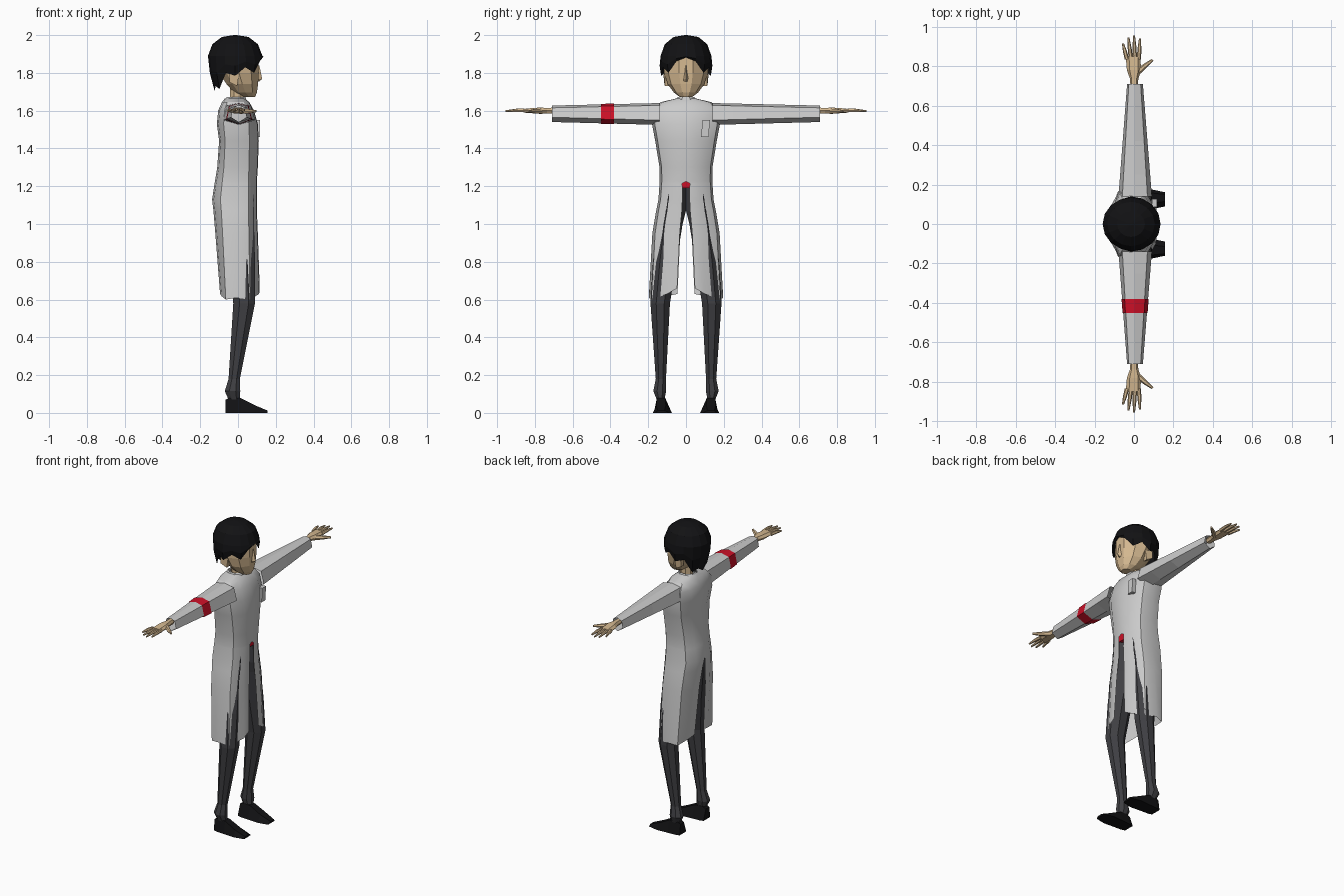
import bpy, math
from mathutils import Vector

if "Cube" in bpy.data.objects:
    bpy.data.objects.remove(bpy.data.objects["Cube"])


def material(name, rgb):
    m = bpy.data.materials.new(name)
    m.diffuse_color = (*rgb, 1)
    m.use_nodes = True
    m.node_tree.nodes["Principled BSDF"].inputs["Base Color"].default_value = m.diffuse_color
    return m


SKIN = material("skin", (0.66, 0.48, 0.28))
BLACK = material("black", (0.006, 0.006, 0.007))
CLOTH = material("dark_cloth", (0.05, 0.05, 0.056))
RED = material("red", (0.6, 0.005, 0.02))


def loft(name, rings, mat=None, closed=True, caps=True, mirror=False, smooth=None):
    """Skin a list of equal-length point rings; optionally mirror across y = 0."""
    n = len(rings[0])
    verts = [p for r in rings for p in r]
    faces = [(i * n + j, i * n + (j + 1) % n, (i + 1) * n + (j + 1) % n, (i + 1) * n + j)
             for i in range(len(rings) - 1) for j in range(n if closed else n - 1)]
    if caps and closed:
        faces += [tuple(range(n))[::-1], tuple(range(len(verts) - n, len(verts)))]
    me = bpy.data.meshes.new(name)
    me.from_pydata(verts, [], faces)
    ob = bpy.data.objects.new(name, me)
    bpy.context.collection.objects.link(ob)
    if mat:
        me.materials.append(mat)
    bpy.ops.object.select_all(action='DESELECT')
    ob.select_set(True)
    bpy.context.view_layer.objects.active = ob
    bpy.ops.object.mode_set(mode='EDIT')
    bpy.ops.mesh.select_all(action='SELECT')
    bpy.ops.mesh.normals_make_consistent(inside=False)
    bpy.ops.object.mode_set(mode='OBJECT')
    if mirror:
        m = ob.modifiers.new("mirror", 'MIRROR')
        m.use_axis = (False, True, False)
    if smooth:
        bpy.ops.object.shade_smooth_by_angle(angle=math.radians(smooth))
    return ob


def oval(z, x0, x1, y0, y1, n=8):
    """Horizontal ring fitted to the given x and y limits."""
    k = 1 / math.cos(math.pi / n)
    return [((x0 + x1) / 2 + (x1 - x0) / 2 * k * math.cos(a), (y0 + y1) / 2 + (y1 - y0) / 2 * k * math.sin(a), z)
            for a in [2 * math.pi * (i + 0.5) / n for i in range(n)]]


def tube(name, path, mat, n=6):
    """Tapered limb through (point, radius) pairs."""
    d = (Vector(path[-1][0]) - Vector(path[0][0])).normalized()
    u = d.cross(Vector((0, 0, 1))).normalized()
    w = u.cross(d)
    rings = [[Vector(p) + r * (math.cos(t) * u + math.sin(t) * w)
              for t in [2 * math.pi * i / n for i in range(n)]] for p, r in path]
    return loft(name, rings, mat, mirror=True)


# Coat: half rings from front opening round to back opening
def coat_ring(z, xf, xb, hw, sf=0, sb=0, lift=0):
    return [(xf, sf, z + lift), (xf - .003, hw * .5, z + lift * .5), (xf * .55, hw * .92, z),
            (-.01, hw, z + lift * .15), (xb * .68, hw * .92, z), (xb + .008, hw * .5, z + lift * .3), (xb, sb, z + lift * .5)]


coat = [(1.665, .035, -.07, .05), (1.645, .06, -.085, .135), (1.60, .085, -.105, .175),
        (1.53, .105, -.112, .18), (1.44, .11, -.10, .163), (1.30, .105, -.11, .14),
        (1.225, .10, -.122, .139), (1.215, .10, -.124, .14, .02), (1.13, .10, -.137, .146, .019),
        (1.07, .10, -.13, .158, .022, .012), (.95, .105, -.12, .178, .033, .03),
        (.60, .115, -.095, .197, .047, .045, .06)]
loft("coat", [coat_ring(*r) for r in coat], closed=False, mirror=True, smooth=35)


# Sleeves and arm band
def sleeve_ring(y, g=0):
    t = (abs(y) - .15) / .56
    top, bot = 1.64 - .013 * t + g, 1.525 + .015 * t - g
    xa, xb = -.078 + .043 * t - g, .09 - .045 * t + g
    return [(.004, y, top), (xb * .75, y, top - .012), (xb, y, bot + .025),
            (.004, y, bot), (xa, y, bot + .025), (xa * .75, y, top - .012)]


loft("sleeves", [sleeve_ring(y) for y in (.14, .25, .42, .71)], caps=False, mirror=True)
loft("arm_band", [sleeve_ring(y, .003) for y in (-.38, -.45)], RED, caps=False)

# Chest pocket and collar
loft("chest_pocket", [[(x, .08, 1.46), (x, .12, 1.46), (x, .126, 1.55), (x, .087, 1.55)]
                      for x in (.09, .116)])
loft("collar", [oval(1.64, -.075, .05, -.07, .07), oval(1.672, -.06, .04, -.045, .045)], caps=False)

# Shirt and trousers
loft("shirt", [oval(z, -.08, .088, -.1, .1) for z in (1.19, 1.5)], RED)
legs = [(.07, -.05, .01, .115, .155), (.115, -.07, .012, .105, .173), (.18, -.05, .01, .106, .16),
        (.58, -.025, .09, .085, .188), (.80, -.05, .09, .05, .175), (1.0, -.085, .085, .018, .155),
        (1.07, -.095, .085, .0, .145), (1.20, -.09, .085, .0, .12)]
loft("trouser_legs", [oval(*r) for r in legs], CLOTH, mirror=True)

# Shoes
loft("shoes", [[(x, .125 - w, 0), (x, .125 + w, 0), (x, .132 + w * .5, h), (x, .132 - w * .5, h)]
               for x, w, h in ((-.065, .035, .07), (-.04, .042, .082), (.015, .045, .078),
                               (.09, .05, .04), (.157, .036, .012))], BLACK, mirror=True)

# Head and neck
head = [(1.672, .03, .09, .03), (1.695, -.02, .10, .06), (1.74, -.06, .106, .092),
        (1.80, -.10, .11, .11), (1.88, -.12, .108, .115), (1.95, -.08, .07, .08)]
loft("head", [oval(z, a, b, -w, w, 10) for z, a, b, w in head], SKIN)
loft("neck", [oval(1.62, -.04, .035, -.035, .035), oval(1.76, -.045, .03, -.035, .035)], SKIN)
loft("nose", [[(.10, -w, z), (x, 0, z), (.10, w, z)]
              for z, w, x in ((1.755, .017, .112), (1.768, .017, .128), (1.84, .006, .113))], SKIN)
loft("ears", [[(-.005, y, 1.73), (.005, y, 1.79), (-.045, y + .008, 1.80), (-.045, y + .004, 1.75)]
              for y in (.085, .112)], SKIN, mirror=True)

# Hair: faceted dome with a ragged hem (heights from brow to nape)
HEM = [1.882, 1.862, 1.80, 1.83, 1.785, 1.80, 1.715, 1.73, 1.705]


def hair_ring(r, z, f=0):
    ring = []
    for i in range(16):
        a, h = i * math.pi / 8, HEM[min(i, 16 - i)]
        back = max(0, -math.cos(a))
        rr = r - f * .22 * back
        ring.append((-.015 + .147 * rr * math.cos(a), .137 * rr * math.sin(a), z + (h - z) * f))
    return ring


hair = [hair_ring(.05, 2.0), hair_ring(.48, 1.99), hair_ring(.82, 1.952), hair_ring(.98, 1.89),
        hair_ring(1.02, 1.89, .5), hair_ring(.96, 1.89, 1)]
dome = loft("hair", hair, BLACK, caps=False)
loft("hair_crown", [hair_ring(.05, 2.0), hair_ring(.04, 1.995)], BLACK)

# Hands
palm = [(.69, -.018, .018, .016), (.735, -.02, .022, .015), (.78, -.036, .036, .016), (.85, -.042, .032, .011)]
loft("palms", [[(a, y, 1.6), (a * .6, y, 1.6 + h), (b * .6, y, 1.6 + h),
                (b, y, 1.6), (b * .6, y, 1.6 - h), (a * .6, y, 1.6 - h)] for y, a, b, h in palm], SKIN, mirror=True)
for i, (x0, x1, y1) in enumerate([(-.036, -.056, .915), (-.016, -.028, .945), (.005, .0, .955), (.025, .03, .94)]):
    tube(f"finger_{i + 1}", [((x0, .835, 1.6), .011), (((x0 + x1) / 2, (.835 + y1) / 2, 1.602), .010),
                             ((x1, y1, 1.598), .005)], SKIN)
tube("thumb", [((.012, .765, 1.597), .016), ((.06, .805, 1.597), .012), ((.095, .832, 1.597), .006)], SKIN)
